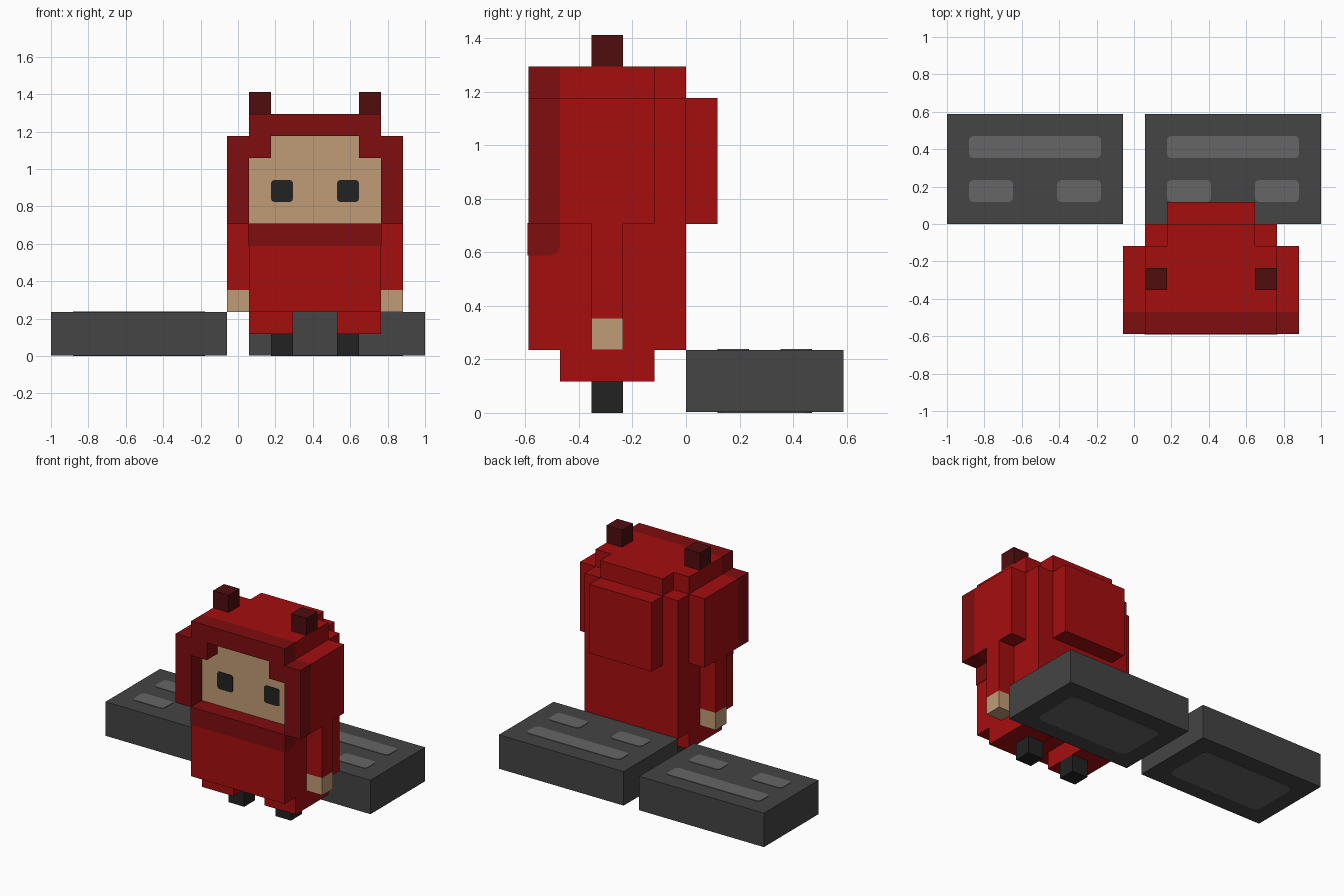
import bpy, bmesh, math

cube = bpy.data.objects.get("Cube")
if cube:
    bpy.data.objects.remove(cube, do_unlink=True)

U = 2 / 17        # one block unit
CX = 3.5          # figure centre line, in block units
T = 0.03          # thickness of painted plates, in block units


def make_material(name, r, g, b):
    m = bpy.data.materials.new(name)
    m.use_nodes = True
    m.diffuse_color = (r, g, b, 1)
    m.node_tree.nodes["Principled BSDF"].inputs["Base Color"].default_value = (r, g, b, 1)
    return m


RED = make_material("red cloth", 0.376, 0.0044, 0.0048)
DARK_RED = make_material("dark red trim", 0.212, 0.004, 0.0048)
MAROON = make_material("maroon ear", 0.08, 0.004, 0.0048)
SKIN = make_material("skin", 0.527, 0.328, 0.181)
BLACK = make_material("black", 0.016, 0.016, 0.016)
GREY = make_material("slab grey", 0.058, 0.058, 0.058)
LIGHT_GREY = make_material("light grey marking", 0.133, 0.133, 0.133)


def prism(name, pts, axis, lo, hi, mat):
    """Extrude a 2D outline (block units) along an axis from lo to hi."""
    place = {"X": lambda a, b, t: (t, a, b),
             "Y": lambda a, b, t: (a, t, b),
             "Z": lambda a, b, t: (a, b, t)}[axis]
    bm = bmesh.new()
    ends = [[bm.verts.new([c * U for c in place(a, b, t)]) for a, b in pts] for t in (lo, hi)]
    bm.faces.new(ends[0])
    bm.faces.new(ends[1][::-1])
    n = len(pts)
    for i in range(n):
        j = (i + 1) % n
        bm.faces.new((ends[0][i], ends[0][j], ends[1][j], ends[1][i]))
    bmesh.ops.recalc_face_normals(bm, faces=bm.faces)
    mesh = bpy.data.meshes.new(name)
    bm.to_mesh(mesh)
    bm.free()
    mesh.materials.append(mat)
    obj = bpy.data.objects.new(name, mesh)
    bpy.context.collection.objects.link(obj)
    return obj


def box(name, x0, x1, y0, y1, z0, z1, mat):
    return prism(name, [(x0, y0), (x1, y0), (x1, y1), (x0, y1)], "Z", z0, z1, mat)


def rounded(a0, a1, b0, b1, r):
    """Rectangle outline with rounded corners."""
    pts = []
    for k, (a, b) in enumerate([(a1 - r, b1 - r), (a0 + r, b1 - r), (a0 + r, b0 + r), (a1 - r, b0 + r)]):
        for s in range(4):
            t = math.pi / 2 * (k + s / 3)
            pts.append((a + r * math.cos(t), b + r * math.sin(t)))
    return pts


def symmetric(half):
    """Full outline around the figure centre from its +x half."""
    return [(CX + x, z) for x, z in half] + [(CX - x, z) for x, z in reversed(half)]


# Body and hood
outer = [(4, 6), (4, 10), (3, 10), (3, 11)]
opening = [(3, 6), (3, 9), (2, 9), (2, 10)]
box("body", CX - 3, CX + 3, -5, 0, 2, 6, RED)
prism("hood", symmetric(outer), "Y", -4, -1, RED)
prism("hood_rear", symmetric([(3, 6), (3, 10), (2, 10), (2, 11)]), "Y", -1, 0, RED)
box("hood_back_panel", CX - 2, CX + 2, 0, 1, 6, 10, RED)

# Dark rim: an arch around the face opening
rim = ([(CX + x, z) for x, z in outer]
       + [(CX - x, z) for x, z in reversed(outer)]
       + [(CX - x, z) for x, z in opening]
       + [(CX + x, z) for x, z in reversed(opening)])
prism("hood_rim", rim, "Y", -5, -4, DARK_RED)

# Dark collar band with a rounded lower back corner, wrapped on the body
collar = [(-5 - T, 6 + T), (-5 - T, 5), (-4.35, 5), (-4.17, 5.05), (-4.05, 5.17), (-4, 5.35), (-4, 6 + T)]
prism("collar", collar, "X", CX - 3 - T, CX + 3 + T, DARK_RED)

# Face
prism("face", symmetric(opening), "Y", -4 - T, -4, SKIN)

# Mirrored parts; the figure's left is +x
for side, s in (("left", 1), ("right", -1)):
    def span(a, b):
        return sorted((CX + s * a, CX + s * b))
    prism(side + "_eye", rounded(*span(1, 2), 7, 8, 0.15), "Y", -4 - 2 * T, -4 - T, BLACK)
    box(side + "_ear", *span(2, 3), -3, -2, 11, 12, MAROON)
    box(side + "_sleeve", *span(3, 4), -3, -2, 3, 6, RED)
    box(side + "_hand", *span(3, 4), -3, -2, 2, 3, SKIN)
    box(side + "_trouser_leg", *span(1, 3), -4, -1, 1, 2, RED)
    box(side + "_foot", *span(1, 2), -3, -2, 0, 1, BLACK)

# Stone slabs with painted markings
for side, x in (("left", 0.5), ("right", -8.5)):
    box(side + "_slab", x, x + 8, 0, 5, T, 2, GREY)
    prism(side + "_slab_long_mark", rounded(x + 1, x + 7, 3, 4, 0.2), "Z", 2, 2 + T, LIGHT_GREY)
    for n, a in (("first", 1), ("second", 5)):
        prism(f"{side}_slab_{n}_short_mark", rounded(x + a, x + a + 2, 1, 2, 0.2), "Z", 2, 2 + T, LIGHT_GREY)
    prism(side + "_slab_base_mark", rounded(x + 1, x + 7, 1, 4, 0.4), "Z", 0, T, LIGHT_GREY)
